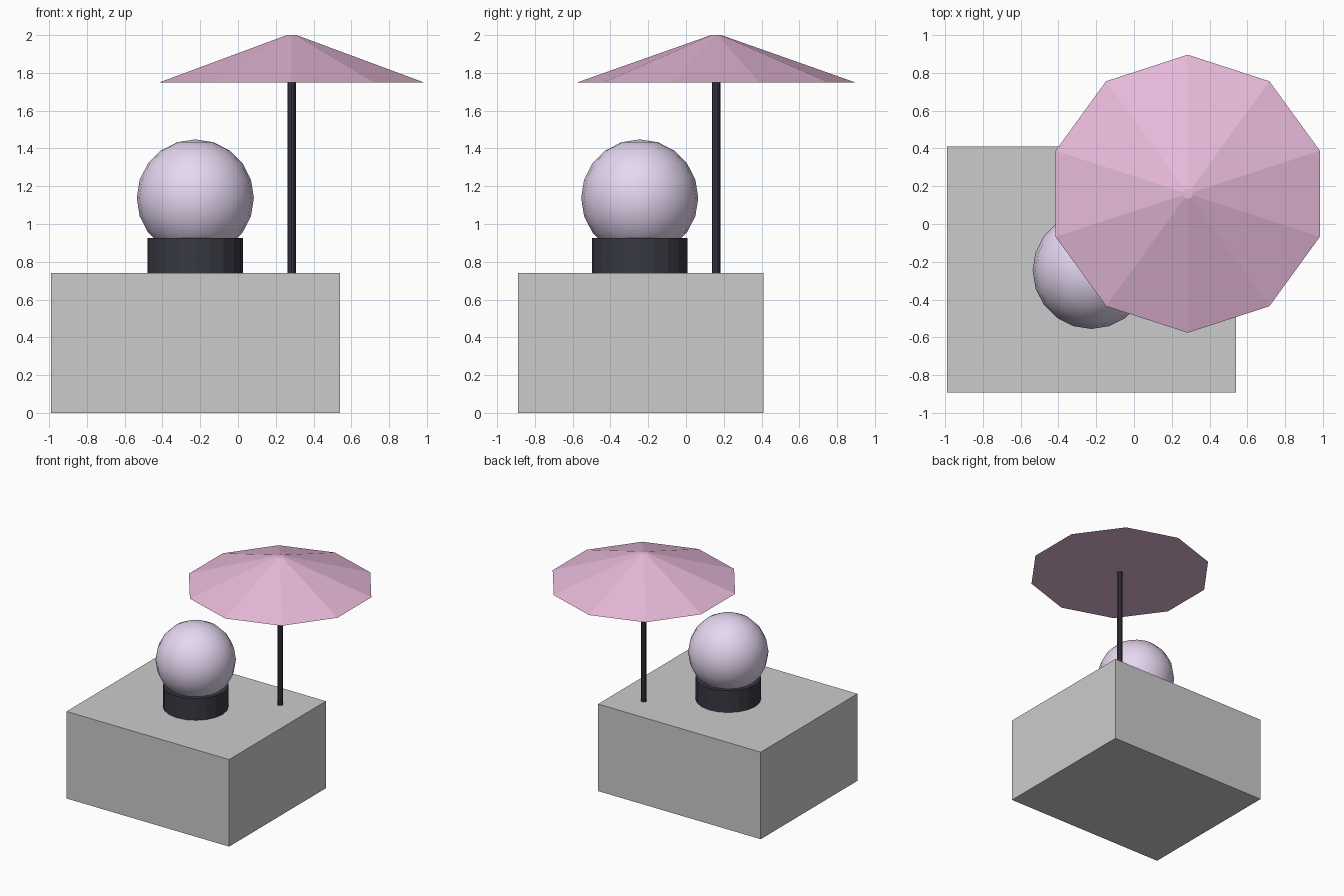
import bpy, bmesh
from mathutils import Matrix

if "Cube" in bpy.data.objects:
    bpy.data.objects.remove(bpy.data.objects["Cube"])


def material(name, color):
    m = bpy.data.materials.new(name)
    m.diffuse_color = (*color, 1)
    m.use_nodes = True
    m.node_tree.nodes["Principled BSDF"].inputs["Base Color"].default_value = m.diffuse_color
    return m


def add_part(name, bm, location, mat=None, smooth=False):
    for f in bm.faces:
        f.smooth = smooth
    mesh = bpy.data.meshes.new(name)
    bm.to_mesh(mesh)
    bm.free()
    ob = bpy.data.objects.new(name, mesh)
    ob.location = location
    bpy.context.collection.objects.link(ob)
    if mat:
        mesh.materials.append(mat)
    return ob


def add_cone(name, sides, r_bottom, r_top, x, y, z0, z1, mat):
    bm = bmesh.new()
    bmesh.ops.create_cone(bm, cap_ends=True, segments=sides,
                          radius1=r_bottom, radius2=r_top, depth=z1 - z0)
    return add_part(name, bm, (x, y, (z0 + z1) / 2), mat)


pink = material("pink", (0.80, 0.49, 0.70))
lilac = material("lilac", (0.79, 0.68, 0.88))
dark = material("dark", (0.04, 0.04, 0.055))

BLOCK_TOP = 0.74
BALL_X, BALL_Y = -0.226, -0.245
POLE_X, POLE_Y = 0.284, 0.16

# Grey block
bm = bmesh.new()
bmesh.ops.create_cube(bm, size=1, matrix=Matrix.Diagonal((1.53, 1.30, BLOCK_TOP, 1)))
add_part("block", bm, (-0.225, -0.24, BLOCK_TOP / 2))

# Round stand and the ball sitting in it
add_cone("ball_stand", 20, 0.253, 0.253, BALL_X, BALL_Y, BLOCK_TOP, 0.925, dark)
bm = bmesh.new()
bmesh.ops.create_uvsphere(bm, u_segments=20, v_segments=10, radius=0.31)
add_part("ball", bm, (BALL_X, BALL_Y, 1.138), lilac, smooth=True)

# Parasol: thin pole and ten-sided canopy
add_cone("parasol_pole", 10, 0.023, 0.023, POLE_X, POLE_Y, BLOCK_TOP, 1.76, dark)
add_cone("parasol_canopy", 10, 0.735, 0.027, POLE_X, POLE_Y, 1.75, 2.0, pink)
